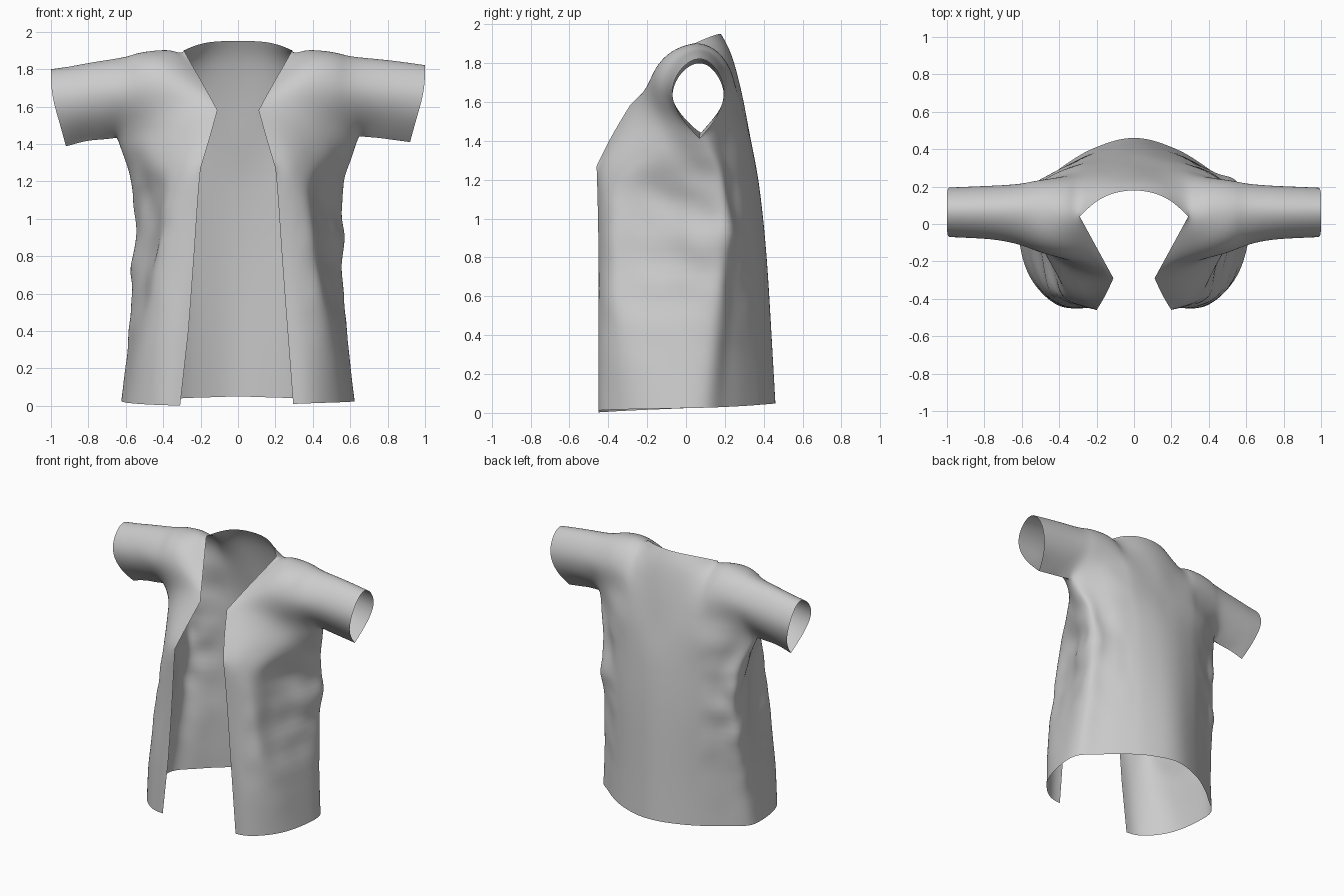
import bpy, bmesh, math
from mathutils import Vector as V, noise

if "Cube" in bpy.data.objects:
    bpy.data.objects.remove(bpy.data.objects["Cube"])

# Body sections from hem to underarm: z, front edge -> side points (x, y), back centre y, back roundness
SECTIONS = [
    (0.01, [(.295, -.45), (.38, -.44), (.48, -.37), (.57, -.24), (.615, -.06), (.615, .1)], .46, 1.8),
    (0.40, [(.265, -.45), (.35, -.445), (.46, -.38), (.53, -.25), (.56, -.06), (.58, .13)], .44, 1.8),
    (0.80, [(.235, -.45), (.31, -.435), (.42, -.38), (.44, -.25), (.50, -.04), (.565, .17)], .415, 1.9),
    (1.10, [(.215, -.455), (.285, -.435), (.37, -.38), (.41, -.24), (.48, -.03), (.56, .18)], .385, 2.0),
    (1.27, [(.20, -.46), (.28, -.42), (.37, -.33), (.45, -.2), (.53, -.03), (.6, .15)], .36, 2.3),
    (1.42, [(.155, -.385), (.26, -.34), (.37, -.25), (.47, -.14), (.56, -.03), (.65, .08)], .33, 3.2),
]
BACK_T = [.86, .73, .61, .49, .38, .18, 0]

def section(z, front, yb, p):
    X, ys = front[-1]
    pts = front + [(X * t, yb - (yb - ys) * t ** p) for t in BACK_T]
    hem = .04 if z < .1 else 0
    return [V((x, y, z + hem * i / 12)) for i, (x, y) in enumerate(pts)]

rows = [section(*s) for s in SECTIONS]
rows[-1][5].z = 1.44

# Upper columns, bottom to top
NECK_FRONT = [V(p) for p in [(.11, -.29, 1.58), (.17, -.18, 1.69), (.23, -.07, 1.795), (.29, .04, 1.9)]]
NECK_BACK = [V(p) for p in [(.26, .29, 1.56), (.27, .25, 1.70), (.28, .17, 1.83), (.29, .04, 1.9)]]
CENTRE = [V(p) for p in [(0, .305, 1.56), (0, .275, 1.70), (0, .23, 1.85), (0, .18, 1.95)]]

def ring(xb, xt, zb, zt, yf, yb):
    """Half rings (front, back) of a sleeve section with pointed underside."""
    def half(yw):
        return [V((xb + (xt - xb) * min(1, zf * 1.4), .07 + (yw - .07) * w, zb + (zt - zb) * zf))
                for zf, w in [(0, 0), (.3, .75), (.62, 1), (.89, .62), (1, 0)]]
    return half(yf), half(yb)

rings = [ring(.65, .61, 1.44, 1.868, -.11, .215),
         ring(.74, .74, 1.435, 1.855, -.085, .205),
         ring(.83, .87, 1.425, 1.84, -.075, .20),
         ring(.92, 1.0, 1.41, 1.822, -.07, .195)]
top = rows[-1]
rings[0][0][0] = rings[0][1][0] = top[5]

front = [[top[i]] + [a.lerp(b, i / 5) for a, b in zip(NECK_FRONT, rings[0][0][1:])] for i in range(6)]
back = [[top[10 - i]] + [a.lerp(b, i / 5) for a, b in zip(NECK_BACK, rings[0][1][1:])] for i in range(6)]
for i in range(1, 5):                       # rounded shoulders
    w = math.sin(math.pi * i / 5)
    for k, (dy, dz) in enumerate([(0, 0), (-.01, .01), (-.03, .03), (-.035, .04), (0, .015)]):
        front[i][k] = front[i][k] + V((0, dy, dz)) * w
        back[i][k] = back[i][k] + V((0, -dy * .3, dz * .5 if k < 4 else dz)) * w
mid = [top[11]] + [a.lerp(b, .5) for a, b in zip(NECK_BACK, CENTRE)]
mid[-1] = V((.17, .14, 1.942))
mid[-2] = V((.15, .212, 1.85))
back = [[top[12]] + CENTRE, mid] + back
front += [r[0] for r in rings[1:]]
back += [r[1] for r in rings[1:]]

bm = bmesh.new()

def grid(g, s, flip):
    vs = [[bm.verts.new((p.x * s, p.y, p.z)) for p in r] for r in g]
    for a, b in zip(vs, vs[1:]):
        for j in range(len(a) - 1):
            f = [a[j], a[j + 1], b[j + 1], b[j]]
            bm.faces.new(f[::-1] if flip else f)

# Body, front yoke and back yoke on both sides, welded together
for s in (1, -1):
    grid(rows, s, s < 0)
    grid(front, s, s > 0)
    grid(back, s, s < 0)
bmesh.ops.remove_doubles(bm, verts=bm.verts, dist=.0005)
bmesh.ops.recalc_face_normals(bm, faces=bm.faces)
me = bpy.data.meshes.new("jacket")
bm.to_mesh(me)
bm.free()
jacket = bpy.data.objects.new("jacket", me)
bpy.context.collection.objects.link(jacket)

# Sharp corners on the front opening, sharp seam under each sleeve
def near(v, pts):
    p = V((abs(v.co.x), v.co.y, v.co.z))
    return any((p - c).length < .002 for c in pts)

crease = me.attributes.new("crease_vert", 'FLOAT', 'POINT')
corners = [NECK_FRONT[0], NECK_FRONT[3], rows[0][0], rows[4][0], rings[3][0][0]]
for v in me.vertices:
    if near(v, corners):
        crease.data[v.index].value = 1
seam = me.attributes.new("crease_edge", 'FLOAT', 'EDGE')
under = [r[0][0] for r in rings]
for e in me.edges:
    if all(near(me.vertices[i], under) for i in e.vertices):
        seam.data[e.index].value = 1

# Smooth surface passing through the drafted points
sub = jacket.modifiers.new("smooth", 'SUBSURF')
sub.levels = sub.render_levels = 3
target = [v.co.copy() for v in me.vertices]
for _ in range(3):
    bpy.context.view_layer.update()
    ev = jacket.evaluated_get(bpy.context.evaluated_depsgraph_get())
    got = [ev.data.vertices[i].co.copy() for i in range(len(target))]
    for v, t, g in zip(me.vertices, target, got):
        v.co += (t - g) * .7
    me.update()
bpy.context.view_layer.objects.active = jacket
jacket.select_set(True)
bpy.ops.object.modifier_apply(modifier="smooth")

# Soft cloth folds on the sides, and a slightly lower left sleeve and hem
for v, n in [(v, v.normal.copy()) for v in me.vertices]:
    x, y, z = v.co
    side = max(0, min(1, (abs(x) - .3) / .2)) * math.exp(-((z - .9) / .45) ** 2)
    v.co += n * noise.noise(V((x * 5, y * 5 + z * 2, z * 6))) * .028 * side
    if x < -.55:
        v.co.z -= .022 * min(1, (-x - .55) / .35) * (z > 1.3)
    if x < 0 and y < 0 and z < .4:
        v.co.x -= .015 * (.4 - z) * -y / .18
        v.co.z -= .01 * (1 - z / .4) * min(1, -y / .4)
me.update()
bpy.ops.object.shade_smooth_by_angle(angle=math.radians(50))
